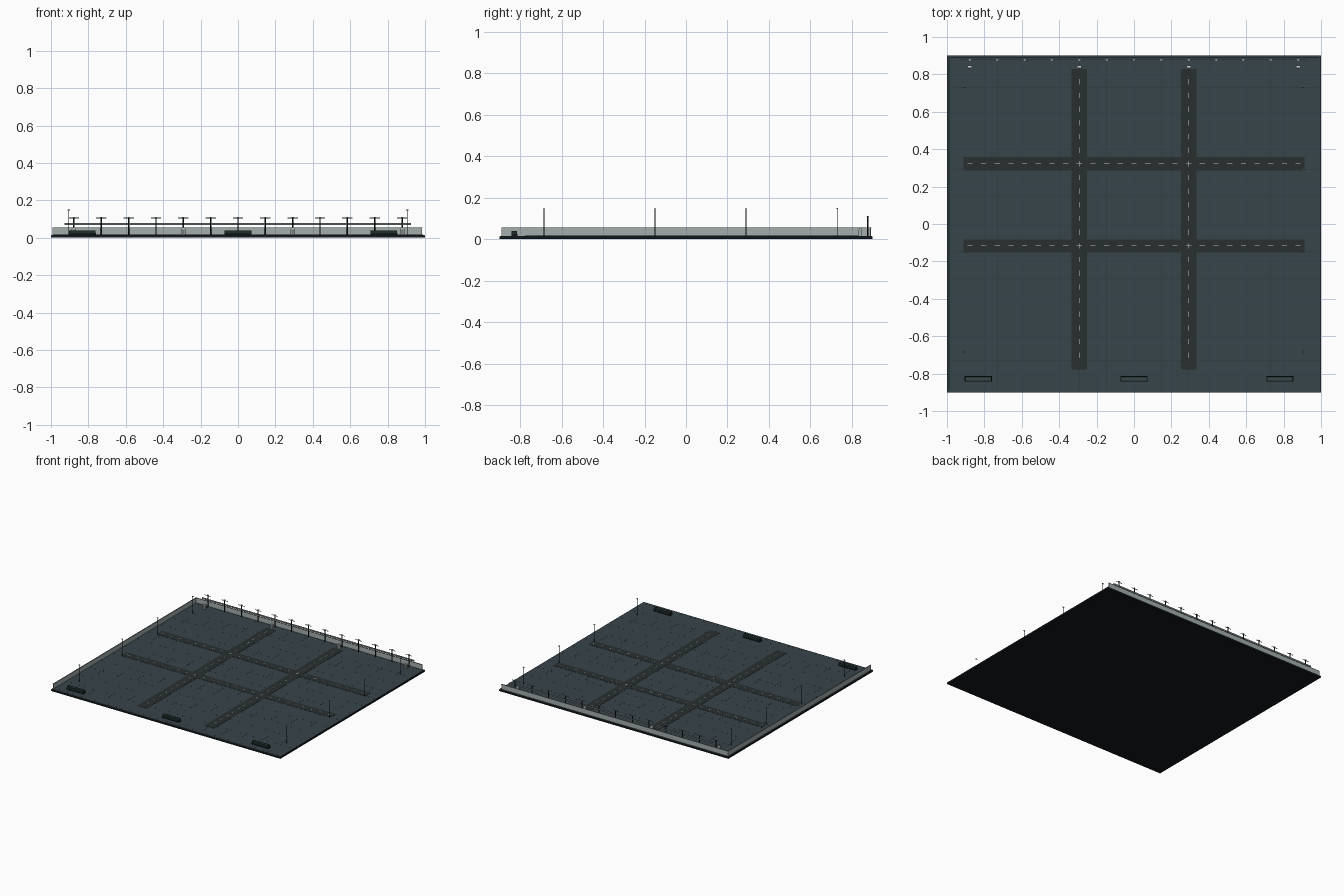
import bpy, bmesh
from mathutils import Matrix, Vector

if "Cube" in bpy.data.objects:
    bpy.data.objects.remove(bpy.data.objects["Cube"])

STEP = 0.0731   # module shared by dashes, posts and floor seams
FLOOR = 0.016


def material(name, r, g, b):
    m = bpy.data.materials.new(name)
    m.diffuse_color = (r, g, b, 1)
    m.use_nodes = True
    m.node_tree.nodes["Principled BSDF"].inputs["Base Color"].default_value = m.diffuse_color
    return m


SLATE = material("slate", 0.038, 0.058, 0.070)
BLACK = material("black", 0.006, 0.009, 0.011)
ASPHALT = material("asphalt", 0.022, 0.028, 0.030)
SEAM = material("seam", 0.025, 0.040, 0.050)
WHITE = material("white", 0.65, 0.68, 0.66)
PANEL = material("panel", 0.37, 0.43, 0.42)
METAL = material("metal", 0.18, 0.21, 0.21)
GREEN = material("green", 0.012, 0.028, 0.022)


def boxes(name, mat, items):
    """One object from many boxes, each (x0, x1, y0, y1, z0, z1)."""
    bm = bmesh.new()
    for x0, x1, y0, y1, z0, z1 in items:
        centre = Vector(((x0 + x1) / 2, (y0 + y1) / 2, (z0 + z1) / 2))
        size = Matrix.Diagonal((x1 - x0, y1 - y0, z1 - z0, 1))
        bmesh.ops.create_cube(bm, size=1, matrix=Matrix.Translation(centre) @ size)
    return finish(name, mat, bm)


def poles(name, mat, spots, radius, z0, z1):
    bm = bmesh.new()
    for x, y in spots:
        bmesh.ops.create_cone(bm, cap_ends=True, segments=8, radius1=radius, radius2=radius,
                              depth=z1 - z0, matrix=Matrix.Translation((x, y, (z0 + z1) / 2)))
    return finish(name, mat, bm)


def finish(name, mat, bm):
    me = bpy.data.meshes.new(name)
    bm.to_mesh(me)
    bm.free()
    me.materials.append(mat)
    ob = bpy.data.objects.new(name, me)
    bpy.context.collection.objects.link(ob)
    return ob


def around(x, y, w, d, z0, z1):
    return (x - w / 2, x + w / 2, y - d / 2, y + d / 2, z0, z1)


# Ground slab and floor
boxes("base_slab", BLACK, [(-1, 1, -0.9, 0.9, 0, 0.012)])
boxes("floor", SLATE, [(-0.998, 0.998, -0.898, 0.898, 0.012, FLOOR)])

# Faint floor seams
s = 2 * STEP
boxes("floor_seams", SEAM,
      [around(i * s, 0, 0.0012, 1.78, FLOOR - 0.001, FLOOR + 0.0002) for i in range(-6, 7)] +
      [around(0, i * s, 1.98, 0.0012, FLOOR - 0.001, FLOOR + 0.0002) for i in range(-6, 7)])

# Crossing roads
road_x = (-0.293, 0.293)
road_y = (-0.117, 0.322)
boxes("roads_across", ASPHALT,
      [around(0, y, 1.825, 0.07, FLOOR - 0.001, FLOOR + 0.001) for y in road_y])
boxes("roads_along", ASPHALT,
      [around(x, 0.026, 0.083, 1.608, FLOOR - 0.001, FLOOR + 0.0013) for x in road_x])

# Centre line dashes
boxes("road_dashes", WHITE,
      [around(i * STEP, y, 0.028, 0.003, FLOOR, FLOOR + 0.002)
       for y in road_y for i in range(-12, 13)] +
      [around(x, -0.117 + i * STEP, 0.003, 0.028, FLOOR, FLOOR + 0.0022)
       for x in road_x for i in range(-8, 13)])

# Low walls along the back and the left side
boxes("back_wall", PANEL, [(-0.99, 0.985, 0.889, 0.893, FLOOR, 0.053)])
boxes("left_wall", PANEL, [(-0.992, -0.988, -0.89, 0.893, FLOOR, 0.053)])
boxes("wall_caps", METAL, [(-0.993, 0.986, 0.888, 0.894, 0.053, 0.0555),
                           (-0.993, -0.987, -0.891, 0.888, 0.053, 0.0555)])

# Row of posts with cross arms, joined by a thin rail
post_x = [i * s for i in range(-6, 7)]
POST_Y = 0.877
poles("rail_posts", BLACK, [(x, POST_Y) for x in post_x], 0.0038, FLOOR, 0.110)
boxes("post_arms", METAL, [around(x, POST_Y, 0.055, 0.003, 0.104, 0.107) for x in post_x])
boxes("post_caps", WHITE, [around(x, POST_Y, 0.013, 0.010, 0.109, 0.112) for x in post_x])
boxes("rail", METAL, [(-0.928, 0.926, POST_Y - 0.0015, POST_Y + 0.0015, 0.068, 0.080)])

# Service cabinets in front of the rail
cab_x = (-0.878, -0.293, 0.293, 0.878)
boxes("cabinets", PANEL, [around(x, 0.84, 0.024, 0.014, FLOOR, 0.048) for x in cab_x])
boxes("cabinet_tops", WHITE, [around(x, 0.84, 0.018, 0.012, 0.048, 0.054) for x in cab_x])
boxes("cabinet_doors", METAL, [around(x, 0.8325, 0.014, 0.002, 0.021, 0.043) for x in cab_x])

# Tall lamp poles along both sides
lamps = [(x, y) for x in (-0.905, 0.905) for y in (-0.685, -0.15, 0.29, 0.73)]
poles("lamp_poles", BLACK, lamps, 0.0018, FLOOR, 0.148)
boxes("lamp_heads", METAL, [around(x, y, 0.013, 0.006, 0.146, 0.150) for x, y in lamps])

# Planters along the front edge
planter_x = (-0.833, 0, 0.78)
boxes("planter_bases", BLACK, [around(x, -0.828, 0.145, 0.028, FLOOR, 0.025) for x in planter_x])
rims = []
for x in planter_x:
    for side in (-1, 1):
        rims.append(around(x, -0.828 + side * 0.0105, 0.142, 0.005, 0.025, 0.040))
        rims.append(around(x + side * 0.0685, -0.828, 0.005, 0.016, 0.025, 0.040))
boxes("planter_rims", GREEN, rims)
boxes("planter_fill", SLATE, [around(x, -0.828, 0.132, 0.016, 0.025, 0.038) for x in planter_x])
